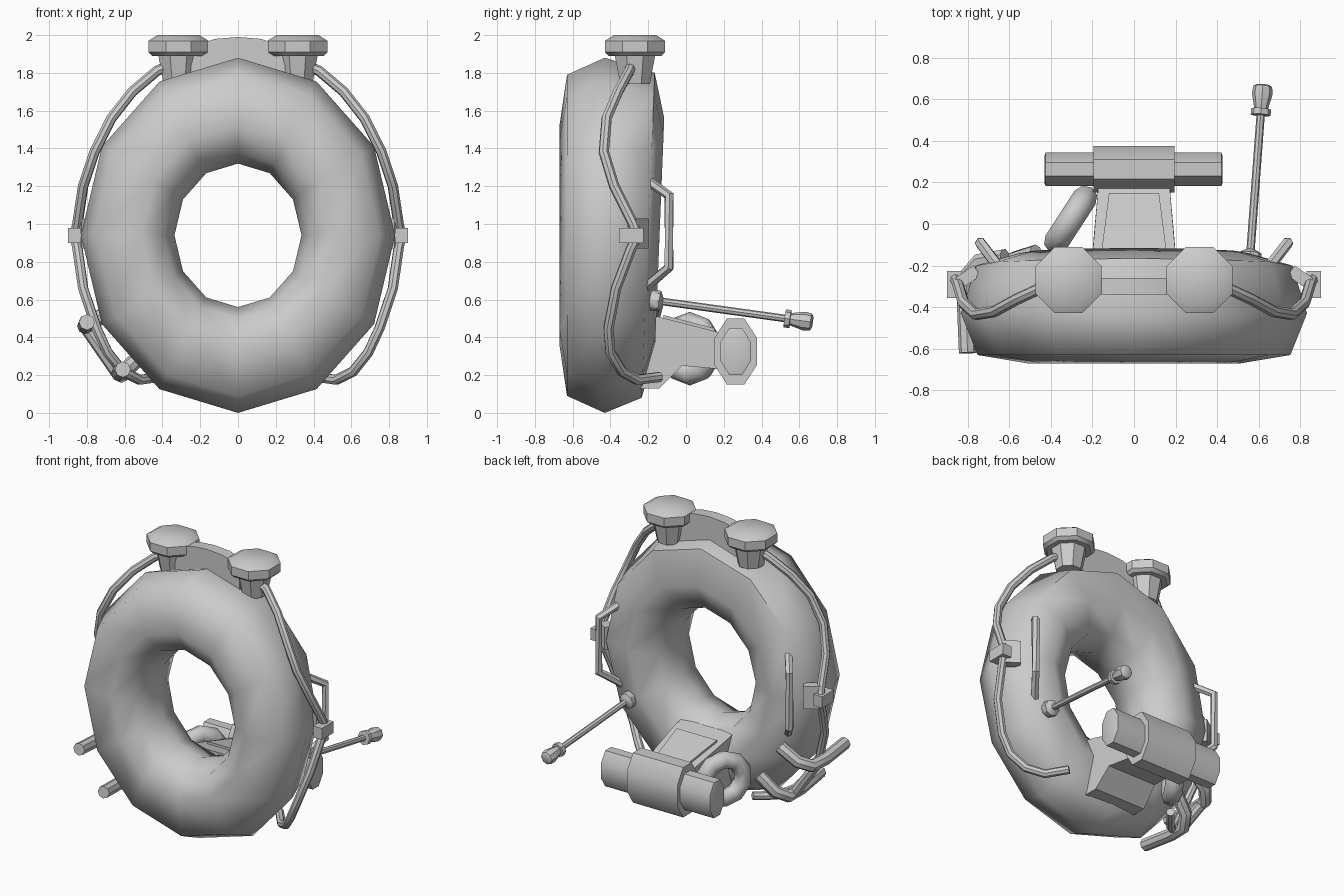
import bpy, bmesh
from math import sin, cos, pi, radians
from mathutils import Vector, Matrix

if "Cube" in bpy.data.objects:
    bpy.data.objects.remove(bpy.data.objects["Cube"])


def make(name, verts, faces, angle=None):
    me = bpy.data.meshes.new(name)
    me.from_pydata([tuple(v) for v in verts], [], faces)
    bm = bmesh.new()
    bm.from_mesh(me)
    bmesh.ops.recalc_face_normals(bm, faces=bm.faces)
    bm.to_mesh(me)
    bm.free()
    ob = bpy.data.objects.new(name, me)
    bpy.context.collection.objects.link(ob)
    if angle:
        bpy.ops.object.select_all(action='DESELECT')
        ob.select_set(True)
        bpy.context.view_layer.objects.active = ob
        bpy.ops.object.shade_smooth_by_angle(angle=radians(angle))
    return ob


def loft(name, rings, closed=False, angle=40):
    """Skin a list of equal-sized vertex rings; cap the ends unless closed."""
    n, m = len(rings[0]), len(rings)
    faces = []
    for i in range(m if closed else m - 1):
        a, b = i * n, (i + 1) % m * n
        faces += [(a + j, a + (j + 1) % n, b + (j + 1) % n, b + j) for j in range(n)]
    if not closed:
        faces += [tuple(range(n))[::-1], tuple(range((m - 1) * n, m * n))]
    return make(name, [v for r in rings for v in r], faces, angle)


def tube(name, pts, radii, n=8):
    """Round tube along a path; radii is one number or one per point."""
    pts = [Vector(p) for p in pts]
    if not isinstance(radii, (list, tuple)):
        radii = [radii] * len(pts)
    rings, u = [], None
    for i, p in enumerate(pts):
        t0 = (p - pts[i - 1]).normalized() if i else Vector()
        t1 = (pts[i + 1] - p).normalized() if i < len(pts) - 1 else Vector()
        t = (t0 + t1).normalized()
        u = t.orthogonal() if u is None else u - t * u.dot(t)
        u.normalize()
        w = t.cross(u)
        rings.append([p + radii[i] * (u * cos(2 * pi * k / n) + w * sin(2 * pi * k / n))
                      for k in range(n)])
    return loft(name, rings)


def box(name, c, s, rot=0):
    m = Matrix.Translation(c) @ Matrix.Rotation(rot, 4, 'Z')
    rings = [[m @ Vector((a * s[0] / 2, b * s[1] / 2, z * s[2] / 2))
              for a, b in ((-1, -1), (1, -1), (1, 1), (-1, 1))] for z in (-1, 1)]
    return loft(name, rings, angle=None)


def flip(pts, s):
    return [(p[0] * s, p[1], p[2]) for p in pts]


# Main float ring: twelve sides, oval, back leaning slightly
section = [(0.94, -0.43), (0.85, -0.63), (0.58, -0.67), (0.44, -0.59),
           (0.38, -0.41), (0.43, -0.23), (0.62, -0.14), (0.86, -0.20)]
rings = []
for i in range(12):
    a = i * pi / 6
    rings.append([(r * 0.885 * sin(a), y + (0.04 * cos(a) * r if y > -0.3 else 0),
                   0.94 + r * cos(a)) for r, y in section])
loft("float_ring", rings, closed=True, angle=60)

# Top plate joining the two knobs
arch = [(-0.25, 1.74), (0.25, 1.74), (0.25, 1.94), (0.12, 1.98), (0, 1.99), (-0.12, 1.98), (-0.25, 1.94)]
loft("top_plate", [[(x, y, z) for x, z in arch] for y in (-0.34, -0.26)])

# Items repeated left and right
hose = [(0.36, -0.29, 1.84), (0.43, -0.30, 1.81), (0.56, -0.36, 1.70), (0.67, -0.42, 1.56),
        (0.76, -0.435, 1.38), (0.82, -0.38, 1.2), (0.85, -0.28, 1.0), (0.865, -0.255, 0.94),
        (0.85, -0.29, 0.87), (0.82, -0.37, 0.66), (0.75, -0.41, 0.45), (0.69, -0.40, 0.32),
        (0.61, -0.34, 0.22), (0.52, -0.26, 0.175), (0.42, -0.14, 0.19)]
handle = [(0.64, -0.22, 1.24), (0.74, -0.09, 1.15), (0.74, -0.09, 0.77), (0.64, -0.22, 0.66)]
knob = [(0.085, 1.74), (0.115, 1.89), (0.15, 1.89), (0.172, 1.91), (0.172, 1.97), (0.12, 2.0)]
for side, s in (("right", 1), ("left", -1)):
    loft("knob_" + side, [[(s * 0.315 + r * cos((k + .5) * pi / 4), -0.27 + r * sin((k + .5) * pi / 4), z)
                           for k in range(8)] for r, z in knob])
    tube("hose_" + side, flip(hose, s), 0.028)
    tube("handle_" + side, flip(handle, s), 0.027, 6)
    box("hose_clip_" + side, (s * 0.865, -0.29, 0.94), (0.07, 0.13, 0.08))
    box("clip_base_" + side, (s * 0.80, -0.255, 0.95), (0.11, 0.06, 0.16), s * -0.6)

# Steering lever with ball base and grip
a, b = Vector((0.555, -0.2, 0.60)), Vector((0.62, 0.67, 0.48))
lever = [(0, .045), (.02, .055), (.07, .055), (.09, .02), (.83, .02), (.832, .048),
         (.865, .048), (.867, .033), (.95, .05), (.99, .045), (1, .03)]
tube("steering_lever", [a.lerp(b, t) for t, _ in lever], [r for _, r in lever])

# Motor bracket with raised pad
side = [(-0.24, 0.53, 0.2), (-0.15, 0.51, 0.2), (0.2, 0.42, 0.17), (0.2, 0.23, 0.17),
        (-0.02, 0.25, 0.19), (-0.14, 0.13, 0.2), (-0.24, 0.13, 0.2)]
loft("motor_bracket", [[(s * w, y, z) for y, z, w in side] for s in (-1, 1)], angle=None)
pad = [(-0.155, -0.12), (0.155, -0.12), (0.12, 0.15), (-0.12, 0.15)]
loft("bracket_pad", [[(x, y, 0.475 - 0.257 * y + h) for x, y in pad] for h in (-0.03, 0.012)], angle=None)


# Cross cylinder and its sleeve
def barrel(name, stations):
    loft(name, [[(x, 0.263 + ry * cos((k + .5) * pi / 4) / 0.924, 0.325 + rz * sin((k + .5) * pi / 4) / 0.924)
                 for k in range(8)] for x, ry, rz in stations], angle=50)


barrel("motor_cylinder", [(-0.43, 0.068, 0.11), (-0.425, 0.08, 0.125), (0.42, 0.08, 0.125), (0.425, 0.068, 0.11)])
barrel("motor_sleeve", [(-0.195, 0.112, 0.175), (0.195, 0.112, 0.175)])

# Small spare ring leaning behind the float
m = Matrix.Translation((-0.305, 0.02, 0.34)) @ Matrix.Rotation(radians(57), 4, 'Z')
rings = []
for i in range(10):
    t = 2 * pi * i / 10 + pi / 2
    rings.append([m @ Vector(((0.135 + 0.06 * cos(q)) * cos(t), 0.06 * sin(q),
                              (0.135 + 0.06 * cos(q)) * sin(t)))
                  for q in [k * pi / 4 for k in range(8)]])
loft("spare_ring", rings, closed=True, angle=60)

# Pair of hooks gripping the lower left edge, with a joining rod
tube("upper_hook", [(-0.80, -0.62, 0.48), (-0.81, -0.38, 0.46), (-0.80, -0.25, 0.46),
                    (-0.74, -0.18, 0.50), (-0.62, -0.16, 0.58)], 0.042)
tube("lower_hook", [(-0.61, -0.62, 0.23), (-0.63, -0.38, 0.21), (-0.62, -0.25, 0.20),
                    (-0.57, -0.17, 0.25), (-0.47, -0.14, 0.35)], 0.042)
tube("hook_rod", [(-0.81, -0.30, 0.46), (-0.63, -0.30, 0.20)], 0.035)
